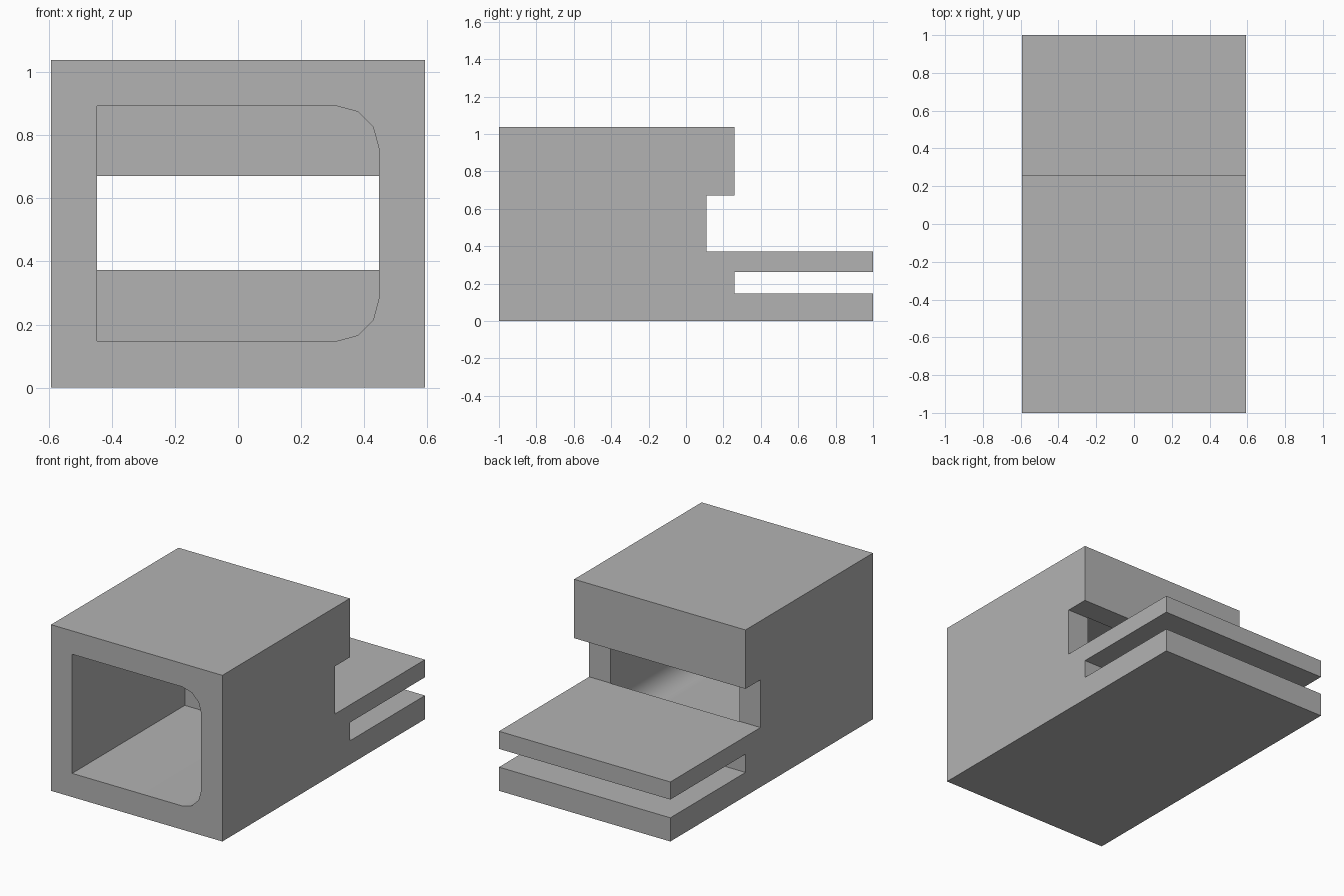
import bpy
import bmesh
from math import sin, cos, pi

cube = bpy.data.objects.get("Cube")
if cube:
    bpy.data.objects.remove(cube, do_unlink=True)

HALF_W, HEIGHT = 0.592, 1.038      # outer shell
FLOOR, CEILING = 0.148, 0.892      # cavity height
HALF_CAVITY, RADIUS = 0.446, 0.133
SLOT_Y, BACK_Y = 0.11, 0.258       # slot depth and rear face

grey = bpy.data.materials.new("plain grey")
grey.use_nodes = True
colour = (0.45, 0.45, 0.45, 1)
grey.diffuse_color = colour
grey.node_tree.nodes["Principled BSDF"].inputs["Base Color"].default_value = colour


def prism(name, points, sweep):
    """Extrude a closed outline of 3D points along a vector."""
    bm = bmesh.new()
    face = bm.faces.new([bm.verts.new(p) for p in points])
    grown = bmesh.ops.extrude_face_region(bm, geom=[face])
    verts = [g for g in grown["geom"] if isinstance(g, bmesh.types.BMVert)]
    bmesh.ops.translate(bm, verts=verts, vec=sweep)
    bmesh.ops.recalc_face_normals(bm, faces=bm.faces)
    mesh = bpy.data.meshes.new(name)
    bm.to_mesh(mesh)
    bm.free()
    mesh.materials.append(grey)
    obj = bpy.data.objects.new(name, mesh)
    bpy.context.collection.objects.link(obj)
    return obj


# Side profile: block, rear slot and two tongues
side = [(-1, 0), (1, 0), (1, FLOOR), (BACK_Y, FLOOR), (BACK_Y, 0.262), (1, 0.262),
        (1, 0.372), (SLOT_Y, 0.372), (SLOT_Y, 0.67), (BACK_Y, 0.67),
        (BACK_Y, HEIGHT), (-1, HEIGHT)]
housing = prism("housing", [(-HALF_W, y, z) for y, z in side], (2 * HALF_W, 0, 0))

# Cavity outline: square on one side, rounded corners on the other
outline = [(-HALF_CAVITY, CEILING), (-HALF_CAVITY, FLOOR)]
for z, start in ((FLOOR + RADIUS, -pi / 2), (CEILING - RADIUS, 0)):
    for i in range(4):
        a = start + i * pi / 6
        outline.append((HALF_CAVITY - RADIUS + RADIUS * cos(a), z + RADIUS * sin(a)))
cutter = prism("cavity_cutter", [(x, -1.2, z) for x, z in outline],
               (0, 1.2 + SLOT_Y + 0.002, 0))
cutter.hide_render = True

# Hollow out the housing
bpy.ops.object.select_all(action="DESELECT")
housing.select_set(True)
bpy.context.view_layer.objects.active = housing
hollow = housing.modifiers.new("hollow", "BOOLEAN")
hollow.operation = "DIFFERENCE"
hollow.solver = "EXACT"
hollow.object = cutter
bpy.ops.object.modifier_apply(modifier=hollow.name)
bpy.data.objects.remove(cutter, do_unlink=True)

# Smooth the rounded corners, keep the flats flat
bpy.ops.object.shade_smooth_by_angle(angle=pi / 5)
flats = housing.modifiers.new("flat walls", "WEIGHTED_NORMAL")
flats.keep_sharp = True
